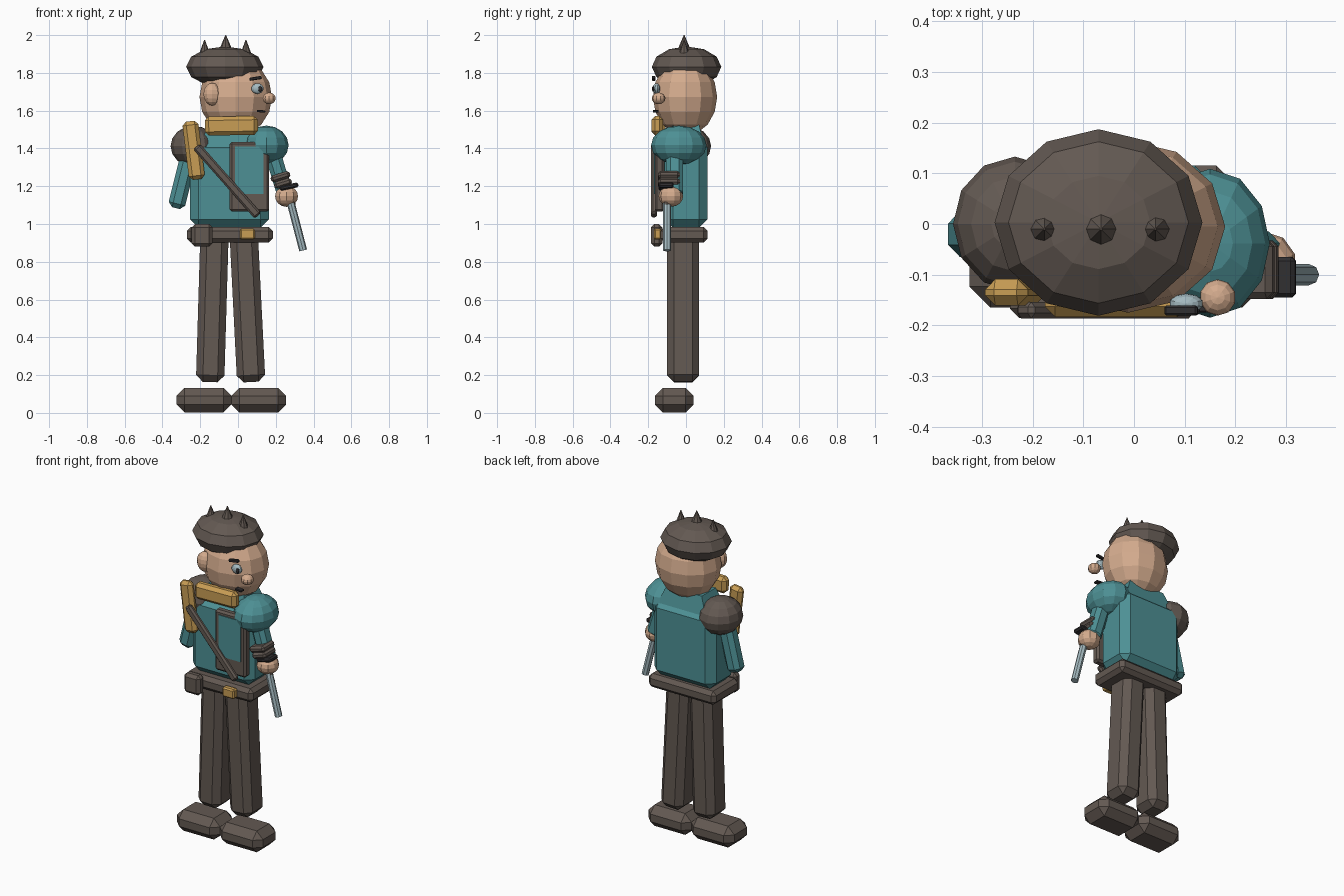
import bpy, bmesh, math
from mathutils import Matrix, Vector

if "Cube" in bpy.data.objects:
    bpy.data.objects.remove(bpy.data.objects["Cube"])


def colour(name, rgb):
    m = bpy.data.materials.new(name)
    m.diffuse_color = (*rgb, 1)
    m.use_nodes = True
    m.node_tree.nodes["Principled BSDF"].inputs["Base Color"].default_value = m.diffuse_color
    return m


BROWN = colour("dark_leather", (0.125, 0.10, 0.085))
SKIN = colour("skin", (0.66, 0.41, 0.27))
GOLD = colour("gold_cloth", (0.58, 0.34, 0.09))
TEAL = colour("teal_cloth", (0.075, 0.28, 0.30))
STEEL = colour("steel", (0.38, 0.50, 0.54))
DARK = colour("near_black", (0.03, 0.028, 0.03))


def finish(bm, name, mat, loc, tilt=0):
    """Tilt is in degrees around the front-back axis."""
    bmesh.ops.recalc_face_normals(bm, faces=bm.faces)
    me = bpy.data.meshes.new(name)
    bm.to_mesh(me)
    bm.free()
    me.materials.append(mat)
    ob = bpy.data.objects.new(name, me)
    ob.location = loc
    ob.rotation_euler = (0, math.radians(tilt), 0)
    bpy.context.collection.objects.link(ob)
    return ob


def block(name, mat, loc, size, bevel=0.0, tilt=0, top=1.0):
    """Chamfered box; top scales the upper end for tapered blocks."""
    bm = bmesh.new()
    bmesh.ops.create_cube(bm, size=1)
    for v in bm.verts:
        k = top if v.co.z > 0 else 1
        v.co = Vector((v.co.x * size[0] * k, v.co.y * size[1] * k, v.co.z * size[2]))
    if bevel:
        bmesh.ops.bevel(bm, geom=bm.edges[:], offset=bevel, segments=1,
                        profile=0.5, affect='EDGES')
    return finish(bm, name, mat, loc, tilt)


def ball(name, mat, loc, radii, seg=12, rings=8):
    bm = bmesh.new()
    bmesh.ops.create_uvsphere(bm, u_segments=seg, v_segments=rings, radius=1,
                              matrix=Matrix.Diagonal((*radii, 1)))
    return finish(bm, name, mat, loc)


def tube(name, mat, a, b, r1, r2, seg=8):
    """Straight tapered rod from a to b."""
    a, b = Vector(a), Vector(b)
    bm = bmesh.new()
    rot = (b - a).to_track_quat('Z', 'Y').to_matrix().to_4x4()
    bmesh.ops.create_cone(bm, cap_ends=True, segments=seg, radius1=r1, radius2=r2,
                          depth=(b - a).length, matrix=rot)
    return finish(bm, name, mat, (a + b) / 2)


# shoes and legs
for side, shoe_x, leg_x, tilt in (("left", -0.18, -0.136, 1.7), ("right", 0.11, 0.05, -2.9)):
    block(side + "_shoe", BROWN, (shoe_x, -0.0625, 0.0675), (0.29, 0.205, 0.13), 0.042)
    block(side + "_leg", BROWN, (leg_x, -0.015, 0.558), (0.15, 0.17, 0.79), 0.036, tilt)

# belt with pouch and buckle
block("belt", BROWN, (-0.043, -0.01, 0.943), (0.455, 0.25, 0.083), 0.022)
block("pouch", BROWN, (-0.19, -0.155, 0.94), (0.11, 0.06, 0.12), 0.018)
block("buckle", GOLD, (0.05, -0.15, 0.947), (0.08, 0.04, 0.058), 0.008)

# torso and tapered collar
block("torso", TEAL, (-0.045, 0, 1.215), (0.42, 0.23, 0.47), 0.045)
block("collar", TEAL, (-0.035, 0, 1.475), (0.33, 0.19, 0.11), 0, 0, 0.72)

# chest panel and diagonal strap
block("chest_panel_frame", BROWN, (0.06, -0.14, 1.25), (0.21, 0.05, 0.37), 0.012)
block("chest_panel_cloth", TEAL, (0.06, -0.163, 1.285), (0.15, 0.012, 0.25))
block("chest_strap", BROWN, (-0.057, -0.17, 1.227), (0.046, 0.032, 0.49), 0.01, -41.5)

# shoulders
ball("left_pauldron", BROWN, (-0.235, 0.0, 1.412), (0.122, 0.133, 0.108), 12, 8)
ball("right_shoulder", TEAL, (0.15, -0.038, 1.417), (0.118, 0.147, 0.104), 12, 8)

# left arm with hanging gold cloth
block("left_arm", TEAL, (-0.295, -0.02, 1.22), (0.09, 0.09, 0.28), 0.024, 14)
block("gold_tassel", GOLD, (-0.235, -0.135, 1.39), (0.085, 0.052, 0.31), 0.02, -7)

# right arm, bracers and hand
block("right_arm", TEAL, (0.215, -0.06, 1.27), (0.085, 0.09, 0.26), 0.022, -17)
for i, (x, y, z, w) in enumerate(((0.225, -0.09, 1.25, 0.105), (0.238, -0.09, 1.215, 0.095))):
    block(f"bracer_{i + 1}", BROWN, (x, y, z), (w, 0.115, 0.038), 0.012, -17)
ball("right_hand", SKIN, (0.257, -0.08, 1.147), (0.064, 0.065, 0.056), 10, 8)

# short blade with guard
block("blade_guard", DARK, (0.27, -0.105, 1.198), (0.10, 0.08, 0.026), 0.008, -12)
tube("blade_grip", BROWN, (0.26, -0.1, 1.20), (0.285, -0.1, 1.10), 0.02, 0.02)
tube("blade", STEEL, (0.28, -0.1, 1.11), (0.345, -0.1, 0.86), 0.021, 0.021)

# head, ear, nose and scarf
ball("head", SKIN, (-0.012, -0.005, 1.672), (0.192, 0.17, 0.205), 12, 8)
ball("ear", SKIN, (-0.137, -0.125, 1.687), (0.048, 0.038, 0.06), 10, 8)
ball("nose", SKIN, (0.165, -0.145, 1.665), (0.036, 0.036, 0.031), 10, 8)
block("scarf", GOLD, (-0.035, -0.152, 1.52), (0.28, 0.062, 0.10), 0.02, -1)

# face details
ball("eye", STEEL, (0.103, -0.157, 1.717), (0.034, 0.02, 0.028), 10, 8)
ball("pupil", DARK, (0.118, -0.172, 1.715), (0.013, 0.009, 0.015), 8, 6)
block("eyebrow", DARK, (0.093, -0.171, 1.771), (0.066, 0.02, 0.017), 0.004, -9)
block("mouth", DARK, (0.122, -0.16, 1.597), (0.045, 0.03, 0.012), 0.003, 5)

# hair cap with three spikes
ball("hair", BROWN, (-0.07, 0.003, 1.832), (0.205, 0.184, 0.108), 12, 6)
for i, (x, z, r) in enumerate(((-0.177, 1.975, 0.033), (-0.065, 2.0, 0.038), (0.042, 1.975, 0.033))):
    tube(f"hair_spike_{i + 1}", BROWN, (x, -0.01, z - 0.085), (x, -0.01, z), r, 0.002, 8)
